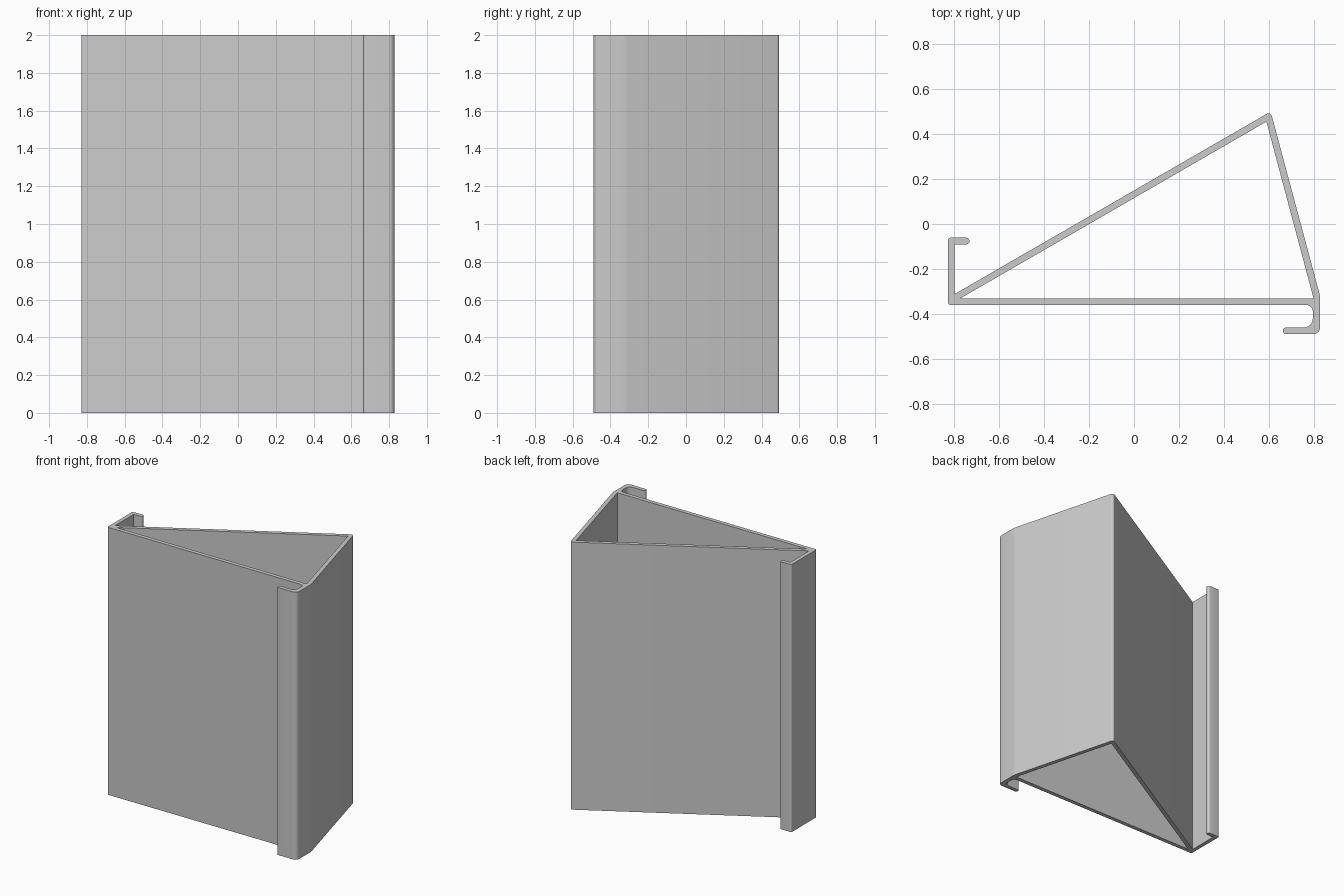
import bpy, bmesh, math
from mathutils import Vector

if "Cube" in bpy.data.objects:
    bpy.data.objects.remove(bpy.data.objects["Cube"])

HEIGHT = 2.0

# Corner points with fillet radius: (x, y, radius)
OUTER = [
    (-0.829, -0.361, 0.012),   # base bar, left corner
    (0.797, -0.361, 0.03),     # inside of the right hook
    (0.797, -0.461, 0.04),
    (0.663, -0.461, 0.0148),   # right lip, rounded end
    (0.663, -0.491, 0.0148),
    (0.829, -0.491, 0.03),     # right hook, outer corner
    (0.829, -0.320, 0.08),     # bend into the steep wall
    (0.609, 0.501, 0.016),     # apex
    (-0.799, -0.312, 0.0),     # long wall meets the left hook
    (-0.799, -0.091, 0.0),     # inside of the left hook
    (-0.733, -0.091, 0.0148),  # left lip, rounded end
    (-0.733, -0.061, 0.0148),
    (-0.829, -0.061, 0.012),   # left hook, outer corner
]
INNER = [(-0.773, -0.331, 0), (0.800, -0.331, 0), (0.590, 0.456, 0)]


def fillet_loop(corners, steps=6):
    """Return the outline with each corner replaced by a tangent arc."""
    out = []
    for i, (x, y, r) in enumerate(corners):
        p = Vector((x, y))
        if r == 0:
            out.append(p)
            continue
        a = (Vector(corners[i - 1][:2]) - p).normalized()
        b = (Vector(corners[(i + 1) % len(corners)][:2]) - p).normalized()
        half = a.angle(b) / 2
        centre = p + (a + b).normalized() * (r / math.sin(half))
        start = p + a * (r / math.tan(half)) - centre
        end = p + b * (r / math.tan(half)) - centre
        sweep = start.angle_signed(end)
        for k in range(steps + 1):
            t = -sweep * k / steps
            c, s = math.cos(t), math.sin(t)
            out.append(centre + Vector((start.x * c - start.y * s,
                                        start.x * s + start.y * c)))
    return out


# Hollow triangular profile with two hooked edges, filled and extruded
bm = bmesh.new()
edges = []
for corners in (OUTER, INNER):
    vs = [bm.verts.new((p.x, p.y, 0)) for p in fillet_loop(corners)]
    edges += [bm.edges.new((v, vs[(i + 1) % len(vs)])) for i, v in enumerate(vs)]
bmesh.ops.triangle_fill(bm, edges=edges, use_beauty=True)
ext = bmesh.ops.extrude_face_region(bm, geom=bm.faces[:], use_keep_orig=True)
top = [g for g in ext["geom"] if isinstance(g, bmesh.types.BMVert)]
bmesh.ops.translate(bm, verts=top, vec=(0, 0, HEIGHT))
bmesh.ops.recalc_face_normals(bm, faces=bm.faces[:])

mesh = bpy.data.meshes.new("hooked_triangle_profile")
bm.to_mesh(mesh)
bm.free()
obj = bpy.data.objects.new("hooked_triangle_profile", mesh)
bpy.context.collection.objects.link(obj)

# Single grey finish
grey = bpy.data.materials.new("light_grey")
grey.diffuse_color = (0.6, 0.6, 0.6, 1)
grey.use_nodes = True
grey.node_tree.nodes["Principled BSDF"].inputs["Base Color"].default_value = grey.diffuse_color
mesh.materials.append(grey)

bpy.context.view_layer.objects.active = obj
obj.select_set(True)
bpy.ops.object.shade_smooth_by_angle(angle=math.radians(30))
